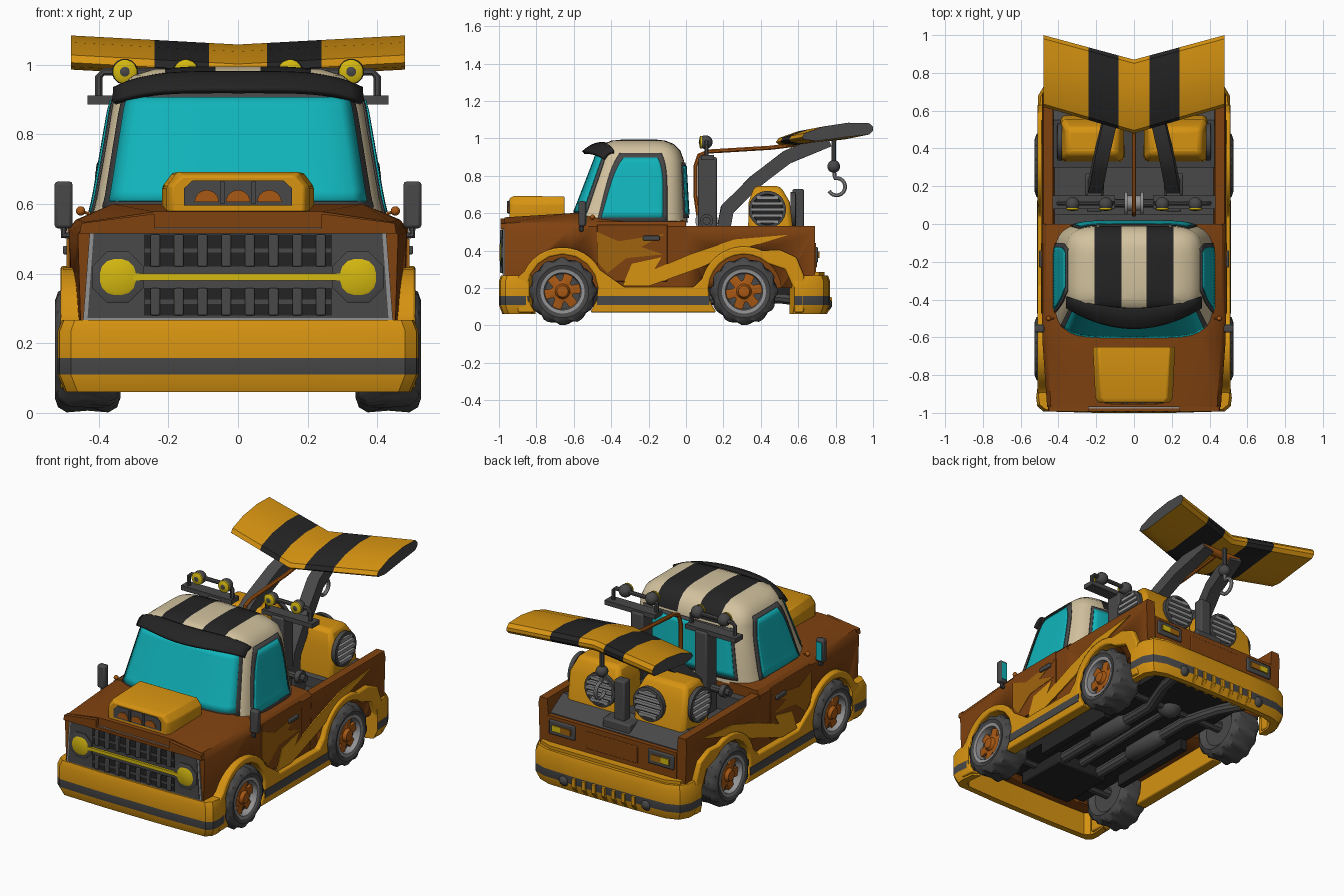
import bpy, bmesh, math
from mathutils import Vector as V

if "Cube" in bpy.data.objects:
    bpy.data.objects.remove(bpy.data.objects["Cube"])

SRGB = dict(gold=(214, 147, 17), brown=(128, 66, 16), cream=(210, 194, 158), teal=(16, 180, 187), grey=(72, 72, 73),
            black=(36, 36, 36), lamp=(212, 184, 16), rust=(168, 88, 20), steel=(146, 146, 148), flame=(160, 100, 14))
MAT = {}
for k, c in SRGB.items():
    MAT[k] = bpy.data.materials.new(k)
    MAT[k].diffuse_color = [((v / 255 + .055) / 1.055) ** 2.4 for v in c] + [1]

def make(name, rings, mats, band=None, caps=True, capmat=0, loop=True, bevel=0, mirror=False, cut=None, thick=0):
    """Skin a list of equal-length point rings into one object."""
    bm = bmesh.new()
    vs = [[bm.verts.new(p) for p in r] for r in rings]
    n = len(rings[0])
    for i in range(len(rings) - 1):
        for j in range(n if loop else n - 1):
            k = (j + 1) % n
            f = bm.faces.new((vs[i][j], vs[i][k], vs[i + 1][k], vs[i + 1][j]))
            f.material_index = band(i, j) if band else 0
    if caps:
        for r in (vs[0], vs[-1]):
            bm.faces.new(r).material_index = capmat
    bmesh.ops.recalc_face_normals(bm, faces=bm.faces)
    me = bpy.data.meshes.new(name)
    bm.to_mesh(me)
    bm.free()
    o = bpy.data.objects.new(name, me)
    bpy.context.collection.objects.link(o)
    for m in mats.split():
        me.materials.append(MAT[m])
    bpy.ops.object.select_all(action='DESELECT')
    o.select_set(True)
    bpy.context.view_layer.objects.active = o
    bpy.ops.object.shade_smooth_by_angle(angle=math.radians(35))
    if thick:
        s = o.modifiers.new('thick', 'SOLIDIFY'); s.thickness = thick; s.offset = 0
    if bevel:
        b = o.modifiers.new('bevel', 'BEVEL'); b.width = bevel; b.segments = 2
    if mirror:
        o.modifiers.new('mirror', 'MIRROR')
    for c in cut or []:
        b = o.modifiers.new('cut', 'BOOLEAN'); b.object = c; b.solver = 'EXACT'
    return o

def prism(name, pts, axis, a, b, mats, **kw):
    put = {'x': lambda p, d: (d, p[0], p[1]), 'y': lambda p, d: (p[0], d, p[1]), 'z': lambda p, d: (p[0], p[1], d)}[axis]
    return make(name, [[put(p, d) for p in pts] for d in (a, b)], mats, **kw)

def box(name, x, y, z, mats, **kw):
    return prism(name, [(x[0], y[0]), (x[1], y[0]), (x[1], y[1]), (x[0], y[1])], 'z', z[0], z[1], mats, **kw)

def circle(c, t, r, n, ref=(1, 0, 0), mod=lambda k: 1):
    t = V(t).normalized()
    ref = V(ref) if V(ref).cross(t).length > .1 else V((0, 1, 0))
    a = ref.cross(t).normalized()
    b = t.cross(a)
    ang = [2 * math.pi * (k + .5) / n for k in range(n)]
    return [V(c) + (a * math.cos(w) + b * math.sin(w)) * r * mod(k) for k, w in enumerate(ang)]

def lathe(name, prof, c, axis, mats, n=24, mod=lambda i, k: 1, **kw):
    return make(name, [circle(V(c) + V(axis) * t, axis, r, n, mod=lambda k, i=i: mod(i, k)) for i, (r, t) in enumerate(prof)], mats, **kw)

def ball(name, c, r, mats, **kw):
    return lathe(name, [(r * math.sin(a * math.pi / 10) + .0005, -r * math.cos(a * math.pi / 10)) for a in range(11)], c, (0, 1, 0), mats, n=16, **kw)

def sweep(name, pts, r, mats, n=10, ref=(1, 0, 0), **kw):
    P = [V(p) for p in pts]
    return make(name, [circle(p, P[min(i + 1, len(P) - 1)] - P[max(i - 1, 0)], r, n, ref) for i, p in enumerate(P)], mats, **kw)

def patch(name, f, mat, thick=.005, **kw):
    return make(name, [[f(u / 10 - 1, v / 10) for u in range(21)] for v in range(11)], mat, caps=False, loop=False, thick=thick, **kw)

def sym(half):
    return half + [(-x, z) for x, z in reversed(half)]

def arc(cy, cz, r, a, b, n=12):
    return [(cy + r * math.cos(math.radians(a + (b - a) * i / n)), cz + r * math.sin(math.radians(a + (b - a) * i / n))) for i in range(n + 1)]

# Wheels and the cutters for their wells
FY, RY, WZ = -.66, .31, .182
cutters = []
for end, y in (('front', FY), ('rear', RY)):
    c = lathe(end + '_well_cutter', [(.2, 0), (.2, .4)], (.31, y, WZ), (1, 0, 0), 'brown', n=32, mirror=True)
    c.hide_render = True
    c.hide_set(True)
    cutters.append(c)
    P = (.432, y, WZ)
    tread = lambda i, k: 1 if not 3 <= i <= 7 or ((k + abs(i - 5)) // 2) % 2 == 0 else .94
    lathe(end + '_tyre', [(.11, .045), (.115, .085), (.14, .094), (.166, .085), (.181, .06), (.176, 0), (.181, -.06), (.166, -.085),
                          (.14, -.094), (.11, -.07)], P, (1, 0, 0), 'grey', n=48, mod=tread, mirror=True)
    lathe(end + '_rim', [(.118, .06), (.118, .09), (.1, .088), (.094, .046)], P, (1, 0, 0), 'steel', n=32, caps=False, mirror=True)
    lathe(end + '_hub', [(.097, .04), (.097, .06), (.04, .066), (.03, .085), (.012, .088)], P, (1, 0, 0), 'rust', n=36,
          mod=lambda i, k: .6 if i < 2 and k % 6 in (0, 1) else 1, mirror=True)
    sweep(end + '_axle', [(-.36, y, WZ), (.36, y, WZ)], .035, 'grey')

# Nose and door section of the body
nose = [(-.985, .44, .45, .505, .535, .24, .56), (-.97, .45, .46, .51, .548, .24, .578), (-.62, .47, .485, .52, .555, .36, .6),
        (-.5, .475, .487, .53, .555, .36, .6), (0, .475, .487, .53, .555, .36, .56)]
make('front_body', [[(x, y, z) for x, z in sym([(a, .535 if y < -.98 else .2), (b, c), (a - .01, d), (e, f)])] for y, a, b, c, d, e, f in nose[1:]],
     'brown', cut=cutters[:1])
prism('hood_lip', sym([(.455, .515), (.45, .545), (.24, .572), (.24, .53), (.43, .53)]), 'y', -.992, -.96, 'brown')
# Bed with grey floor and rear deck
prism('truck_bed', sym([(.478, .2), (.487, .5), (.48, .533), (.43, .533), (.42, .41)]), 'y', -.005, .69, 'brown grey',
      band=lambda i, j: int(j == 4), cut=cutters[1:])
box('tailgate', (-.425, .425), (.655, .695), (.25, .44), 'brown')
prism('rear_deck', [(.3, .41), (.3, .47), (.55, .515), (.67, .445), (.67, .41)], 'x', -.425, .425, 'grey')
box('bed_front_wall', (-.42, .42), (0, .05), (.4, .5), 'grey')
box('tailgate_recess', (-.17, .17), (.69, .7), (.31, .41), 'brown', bevel=.004)
box('tail_light_frame', (.24, .41), (.68, .705), (.335, .42), 'grey', bevel=.006, mirror=True)
box('tail_light', (.265, .385), (.7, .711), (.36, .395), 'flame', mirror=True)
box('tail_light_lens', (.33, .385), (.7, .713), (.36, .395), 'lamp', mirror=True)

# Gold wheel arches and sills
outline = ([(-.9, .07), (-.9, .26)] + arc(FY, .19, .228, 155, 28) + [(-.33, .205), (.04, .205), (.085, .25)] + arc(RY, .19, .232, 155, 65)
           + [(.5, .405), (.59, .365), (.63, .27), (.63, .07), (.58, .07), (.575, .2), (.53, .3)] + arc(RY, .19, .19, 48, 219)
           + arc(FY, .19, .19, -39, 219))
prism('arches_and_sill', outline, 'x', .44, .51, 'gold', bevel=.008, mirror=True)
box('sill_stripe', (.506, .513), (-.475, .125), (.11, .157), 'grey', mirror=True)

# Bumpers swept round the corners, with a grey stripe
section = [(.02, .06), (0, .11), (0, .157), (0, .235), (.012, .267), (.06, .267), (.06, .06)]
for name, half, cy in (('front_bumper', [(.508, -.84), (.518, -.92), (.512, -.965), (.48, -.992), (.2, -1)], -.55),
                       ('rear_bumper', [(.512, .58), (.507, .68), (.475, .735), (.4, .762), (.2, .77)], .35)):
    make(name, [[(x * (1 - 2 * o), cy + (y - cy) * (1 - 2 * o), z) for o, z in section] for x, y in sym(half)], 'gold grey',
         band=lambda i, j: int(j == 1))
prism('rear_valance', sym([(.48, .58), (.46, .71), (.38, .74)]), 'z', .24, .285, 'gold')
for i in range(7):
    x = (i - 3) * .065
    prism('diffuser_fin', [(.7, .17), (.78, .15), (.78, .1), (.755, .065), (.7, .065)], 'x', x - .011, x + .011, 'gold')
ball('exhaust_tip', (.27, .745, .115), .036, 'grey', mirror=True)

# Grille, headlights
prism('grille_frame', sym([(.445, .265), (.425, .532)]), 'y', -.978, -.95, 'steel')
prism('grille_panel', sym([(.432, .273), (.414, .524)]), 'y', -.982, -.96, 'grey')
for z0, z1 in ((.28, .358), (.42, .512)):
    box('grille_recess', (-.27, .27), (-.985, -.97), (z0, z1), 'black')
    box('grille_slat', (-.27, .27), (-.989, -.97), ((z0 + z1) / 2 - .006, (z0 + z1) / 2 + .006), 'grey')
    for i in range(8):
        x = (i - 3.5) * .068
        box('grille_fin', (x - .014, x + .014), (-.994, -.97), (z0, z1), 'grey', bevel=.004)
box('grille_bar', (-.3, .3), (-.996, -.97), (.38, .4), 'lamp')
lathe('headlight_ring', [(.08, 0), (.08, .02), (.066, .024)], (.345, -.968, .39), (0, -1, 0), 'grey', n=8, mirror=True)
lathe('headlight', [(.057, 0), (.057, .022), (.045, .028)], (.345, -.968, .39), (0, -1, 0), 'lamp', n=16,
      mod=lambda i, k: 1.04 if k % 4 in (1, 2) else 1, mirror=True)

# Hood scoop with three intakes half sunk behind a sill
make('hood_scoop', [[(x, y, z) for x, z in sym([(w, .57), (w, .65), (w - .03, t)])] for y, w, t in ((-.945, .19, .68), (-.92, .205, .692), (-.65, .218, .69))],
     'gold', bevel=.006)
prism('scoop_opening', sym([(.155, .595), (.155, .645), (.13, .668)]), 'y', -.95, -.93, 'grey')
for x in (-.09, 0, .09):
    prism('scoop_intake', arc(x, .605, .035, 0, 180), 'y', -.955, -.94, 'rust')
for x in (-.045, .045):
    box('scoop_divider', (x - .006, x + .006), (-.958, -.94), (.6, .665), 'grey')

# Cab shell: superelliptic rings, roof cut into stripes
CAB = [(.55, .425, -.62, .01), (.62, .408, -.585, .005), (.88, .363, -.485, -.01), (.935, .343, -.465, -.03), (.97, .3, -.44, -.065),
       (.988, .24, -.4, -.11), (.995, .13, -.33, -.17)]
def cab_at(z):
    for a, b in zip(CAB, CAB[1:]):
        if z <= b[0]:
            t = (z - a[0]) / (b[0] - a[0])
            w, f, k = [p + (q - p) * t for p, q in zip(a[1:], b[1:])]
            return w, (f + k) / 2, (k - f) / 2
def root(a):
    return max(0, 1 - abs(a) ** 5) ** .2
def cab_ring(z):
    w, yc, h = cab_at(z)
    pw = lambda c: math.copysign(abs(c) ** .4, c)
    return [(w * pw(math.cos(a)), yc + h * pw(math.sin(a)), z) for a in (2 * math.pi * (k + .5) / 64 for k in range(64))]
cab = make('cab_shell', [cab_ring(c[0]) for c in CAB], 'cream black')
bm = bmesh.new()
bm.from_mesh(cab.data)
for x in (-.21, -.065, .065, .21):
    bmesh.ops.bisect_plane(bm, geom=bm.verts[:] + bm.edges[:] + bm.faces[:], plane_co=(x, 0, 0), plane_no=(1, 0, 0))
for f in bm.faces:
    c = f.calc_center_median()
    f.material_index = int(.065 < abs(c.x) < .21 and c.z > .88)
bm.to_mesh(cab.data)
bm.free()

# Windows: grey frame and teal glass laid on the cab surface
def end_pane(k, z0, z1, off, s):
    def f(u, v):
        z = z0 + (z1 - z0) * v
        w, yc, h = cab_at(z)
        return (u * k * w, yc + s * (h * root(u * k) + off), z)
    return f
def side_pane(m, off):
    def f(u, v):
        z = .555 + m + (.365 - 2 * m) * v
        w, yc, h = cab_at(z)
        a, b = -.475 + .09 * v + m + .03 * v ** 6, -.1 - m - .03 * v ** 6
        y = a + (b - a) * (u + 1) / 2
        return (w * root((y - yc) / h) + off, y, z)
    return f
for name, k, z0, z1, s in (('windscreen', .935, .59, .925, -1), ('rear_window', .8, .575, .87, 1)):
    patch(name + '_frame', end_pane(k, z0, z1, .005, s), 'grey')
    patch(name + '_glass', end_pane(k - .035, z0 + .018, z1 - .018, .01, s), 'teal')
patch('side_window_frame', side_pane(0, .004), 'grey', mirror=True)
patch('side_window_glass', side_pane(.022, .009), 'teal', mirror=True)
patch('sun_visor', lambda u, v: (.355 * u, (-.55 + .11 * u * u) * (1 - v) + (-.445 + .06 * u * u) * v,
                                 (.925 - .035 * u ** 4) * (1 - v) + (.973 - .045 * u ** 4) * v + .012 * math.sin(math.pi * v)), 'black', thick=.018)

# Doors, flames, mirrors
prism('door_panel', [(-.475, .235), (-.1, .235), (-.1, .54), (-.475, .54)], 'x', .482, .49, 'brown', bevel=.003, mirror=True)
box('door_handle', (.485, .503), (-.23, -.14), (.455, .48), 'grey', bevel=.005, mirror=True)
prism('lower_flame', [(-.34, .21), (-.29, .33), (-.13, .365), (-.17, .3), (.02, .38), (.26, .46), (.55, .485), (.29, .405), (.08, .31), (-.2, .21)],
      'x', .486, .493, 'gold', mirror=True)
prism('upper_flame', [(-.475, .34), (-.475, .5), (-.36, .45), (-.11, .49), (-.24, .42), (-.12, .38), (-.32, .36), (-.42, .28)], 'x', .485, .492, 'flame', mirror=True)
box('mirror_housing', (.475, .527), (-.575, -.535), (.53, .665), 'grey', bevel=.01, mirror=True)
box('mirror_glass', (.483, .519), (-.537, -.532), (.545, .65), 'teal', mirror=True)
sweep('mirror_arm', [(.45, -.56, .51), (.5, -.56, .51), (.5, -.56, .56)], .012, 'grey', n=8, ref=(0, 1, 0), mirror=True)
ball('marker_ball', (.452, -.5, .58), .013, 'rust', mirror=True)
sweep('marker_rod', [(.41, -.5, .565), (.452, -.5, .58)], .005, 'rust', n=6, ref=(0, 1, 0), mirror=True)

# Lamp rig behind the cab
box('rig_post', (.17, .25), (.065, .165), (.41, .9), 'grey', bevel=.008, mirror=True)
box('rig_shelf', (.1, .432), (.08, .15), (.885, .912), 'grey', mirror=True)
sweep('rig_rail', [(.4, .11, .9), (.4, .11, .965), (.385, .11, .98), (.13, .11, .98), (.115, .11, .965), (.115, .11, .9)], .012, 'grey', n=8, ref=(0, 1, 0), mirror=True)
for x in (.15, .325):
    ball('rig_lamp_housing', (x, .105, .98), .037, 'grey', mirror=True)
    lathe('rig_lamp', [(.035, 0), (.035, .008), (.025, .014)], (x, .085, .98), (0, -1, 0), 'lamp', n=16, mirror=True)
sweep('winch_rod', [(-.37, .11, .56), (.37, .11, .56)], .022, 'grey')
lathe('winch_drum', [(.06, -.05), (.06, -.035), (.04, -.035), (.04, .035), (.06, .035), (.06, .05)], (0, .11, .56), (1, 0, 0), 'steel')
for x in (.13, .33):
    lathe('winch_collar', [(.035, -.015), (.035, .015)], (x, .11, .56), (1, 0, 0), 'grey', mirror=True)

# Crane arms, cable and hook
sweep('crane_arm', [(.21, .19, .46), (.2, .22, .62), (.17, .37, .77), (.13, .54, .9), (.1, .76, .99)], .052, 'grey', n=4, mirror=True)
box('arm_foot', (.16, .26), (.15, .27), (.41, .52), 'grey', bevel=.01, mirror=True)
sweep('crane_cross_tube', [(-.13, .74, .985), (.13, .74, .985)], .028, 'rust', n=12)
sweep('cable', [(0, .07, .56), (0, .05, .7), (0, .05, .85), (0, .07, .91), (0, .12, .93), (0, .45, .95), (0, .74, .985)], .012, 'rust', n=8)
sweep('hook_rope', [(0, .79, 1.0), (0, .79, .86)], .014, 'grey', n=8)
ball('hook_block', (0, .79, .85), .034, 'grey')
sweep('hook', [(0, .79, .85), (0, .795, .795)] + [(0, y, z) for y, z in arc(.805, .742, .046, 100, -150, 14)], .011, 'steel', n=8)

# Rear wing
foil = [(0, 0), (.04, .022), (.3, .058), (.65, .078), (.95, .075), (1, .055), (1, .035), (.95, .015), (.6, .0), (.2, -.02), (.04, -.012)]
make('rear_wing', [[(x, .48 + .14 * a + (.39 - .01 * a) * t, .98 + .026 * a + h) for t, h in foil] for x in (-.48, -.24, -.083, 0, .083, .24, .48)
                   for a in (abs(x) / .48,)], 'gold black grey', band=lambda i, j: int(i in (1, 4)), capmat=2)

# Boost pods with slatted round vents
make('pod', [[(x, y, z) for x, y in ((.05 + i, .33 + i), (.39 - i, .33 + i), (.39 - i, .585 - b), (.05 + i, .585 - b))]
             for z, i, b in ((.41, 0, 0), (.66, .005, .03), (.745, .035, .08))], 'gold', bevel=.022, mirror=True)
box('pod_stand', (-.035, .035), (.57, .63), (.42, .73), 'grey', bevel=.008)
box('pod_stand_base', (-.09, .09), (.55, .66), (.42, .5), 'grey', bevel=.01)
for c, d in (((.38, .435, .62), V((1, 0, 0))), ((.16, .56, .615), V((0, 1, 0)))):
    lathe('vent_ring', [(.1, 0), (.1, .025), (.083, .028), (.08, .012)], c, d, 'grey', capmat=1, mirror=True).data.materials.append(MAT['black'])
    s = V((0, 1, 0)) if d.x else V((1, 0, 0))
    for i in range(5):
        h = (i - 2) * .032
        L = math.sqrt(.085 ** 2 - h * h)
        m = V(c) + d * .022 + V((0, 0, h))
        sweep('vent_slat', [m - s * L, m + s * L], .013, 'steel', n=4, ref=(0, 0, 1), mirror=True)

# Underside
box('chassis_plate', (-.3, .3), (-.8, .66), (.165, .205), 'black')
box('engine_sump', (-.17, .17), (-.78, -.45), (.1, .18), 'black', bevel=.01)
sweep('exhaust_pipe', [(.13, -.5, .14), (.13, .3, .14), (.2, .5, .15), (.27, .73, .12)], .033, 'grey', mirror=True)
lathe('muffler', [(.03, -.15), (.05, -.12), (.05, .12), (.03, .15)], (.13, -.05, .14), (0, 1, 0), 'grey', mirror=True)
sweep('drive_shaft', [(0, -.5, .15), (0, .3, .17)], .025, 'grey')
ball('differential', (0, RY, WZ), .07, 'grey')
box('chassis_rail', (.26, .3), (-.45, .1), (.1, .17), 'black', mirror=True)

for m in bpy.data.materials:
    if m.users and not m.is_grease_pencil:
        m.use_nodes = True
        m.node_tree.nodes["Principled BSDF"].inputs["Base Color"].default_value = m.diffuse_color
